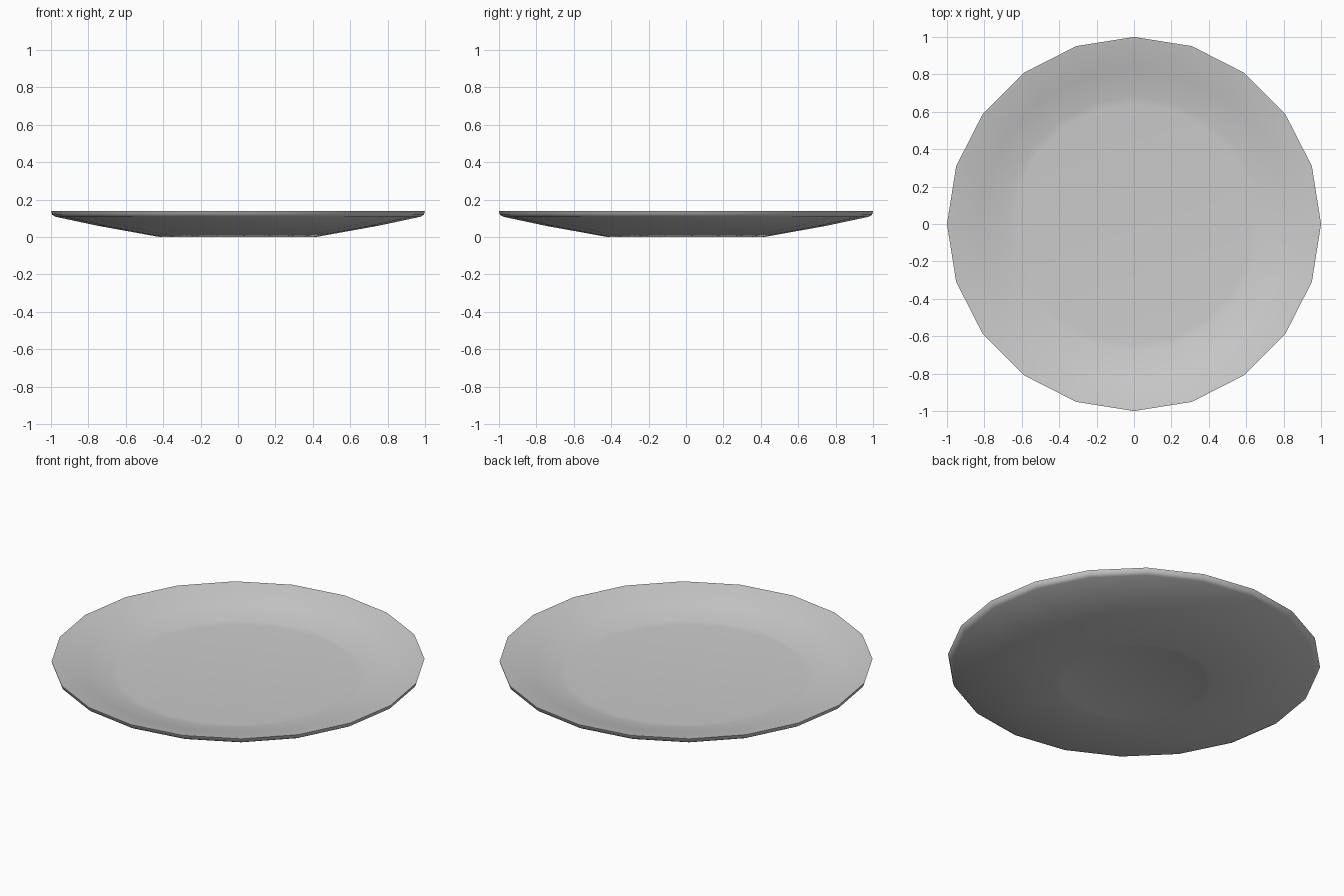
import bpy, bmesh, math

if "Cube" in bpy.data.objects:
    bpy.data.objects.remove(bpy.data.objects["Cube"])

SIDES = 20

# plate cross-section (radius, height): underside foot, outer wall, lip, inner slope, floor
profile = [(0.39, 0.008), (0.418, 0.0), (0.75, 0.06), (0.975, 0.108),
           (0.993, 0.118), (1.0, 0.14), (0.985, 0.138),
           (0.83, 0.094), (0.68, 0.057), (0.64, 0.054)]

bm = bmesh.new()
rings = []
for r, z in profile:
    rings.append([bm.verts.new((r * math.cos(2 * math.pi * i / SIDES),
                                r * math.sin(2 * math.pi * i / SIDES), z))
                  for i in range(SIDES)])

# walls between neighbouring rings
for a, b in zip(rings, rings[1:]):
    for i in range(SIDES):
        j = (i + 1) % SIDES
        bm.faces.new((a[i], a[j], b[j], b[i]))

# flat caps: recessed foot and eating surface
bm.faces.new(rings[0][::-1])
bm.faces.new(rings[-1])
bmesh.ops.recalc_face_normals(bm, faces=bm.faces)

mesh = bpy.data.meshes.new("plate")
bm.to_mesh(mesh)
bm.free()
plate = bpy.data.objects.new("plate", mesh)
bpy.context.collection.objects.link(plate)

# soft shading with a crisp lip
bpy.context.view_layer.objects.active = plate
plate.select_set(True)
bpy.ops.object.shade_smooth_by_angle(angle=math.radians(50))
